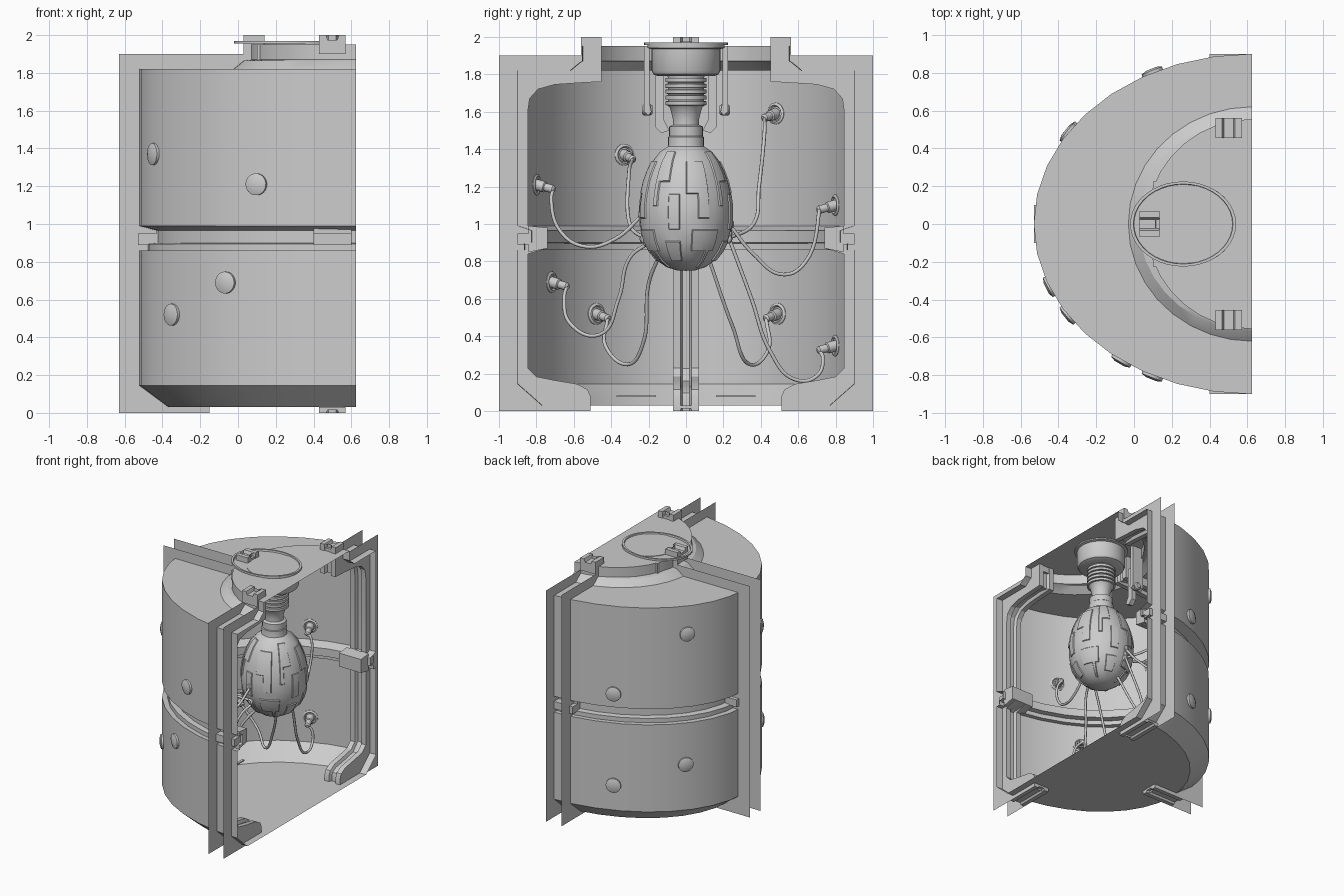
import bpy, bmesh, math
from mathutils import Vector

if "Cube" in bpy.data.objects:
    bpy.data.objects.remove(bpy.data.objects["Cube"])

CX = 0.625   # x of the open cut plane (centre of the drum ellipse)
AX = 0.33    # x of the hanging pod axis


def make(name, verts, faces, smooth=None):
    me = bpy.data.meshes.new(name)
    bm = bmesh.new()
    vs = [bm.verts.new(v) for v in verts]
    for f in faces:
        try:
            bm.faces.new([vs[i] for i in f])
        except ValueError:
            pass
    bmesh.ops.remove_doubles(bm, verts=bm.verts, dist=1e-5)
    bmesh.ops.recalc_face_normals(bm, faces=bm.faces)
    bm.to_mesh(me)
    bm.free()
    ob = bpy.data.objects.new(name, me)
    bpy.context.collection.objects.link(ob)
    if smooth:
        shade(ob, smooth)
    return ob


def shade(ob, deg):
    bpy.ops.object.select_all(action='DESELECT')
    ob.select_set(True)
    bpy.context.view_layer.objects.active = ob
    bpy.ops.object.shade_smooth_by_angle(angle=math.radians(deg))


def grid(rows, closed=False):
    """Join equal-length rows of points with quads."""
    n = len(rows[0])
    faces = []
    for i in range(len(rows) - 1):
        for j in range(n if closed else n - 1):
            k = (j + 1) % n
            faces.append((i*n + j, i*n + k, (i+1)*n + k, (i+1)*n + j))
    return [p for r in rows for p in r], faces


def ring(c, ax, r, n):
    u = ax.orthogonal().normalized()
    w = ax.cross(u)
    return [c + r*(math.cos(2*math.pi*k/n)*u + math.sin(2*math.pi*k/n)*w) for k in range(n)]


def lathe(name, origin, axis, prof, n=32, smooth=30):
    o, ax = Vector(origin), Vector(axis).normalized()
    rows = [ring(o + ax*h, ax, max(r, 1e-4), n) for r, h in prof]
    v, f = grid(rows, True)
    f += [tuple(range(n)), tuple(range(len(v) - n, len(v)))]
    return make(name, v, f, smooth)


def prism(name, pts, fn, a, b):
    n = len(pts)
    v, f = grid([[fn(p, a) for p in pts], [fn(p, b) for p in pts]], True)
    return make(name, v, f + [tuple(range(n)), tuple(range(n, 2*n))])


# Drum: half-ellipse sections (x radius, y radius, z)
sections = [(0, 0, .03), (1.0, .77, .03), (1.155, .9, .145), (1.155, .9, .86), (1.11, .865, .86),
            (1.11, .865, .895), (1.06, .825, .9), (1.06, .825, .965), (1.155, .9, .99),
            (1.155, .9, 1.82), (.655, .62, 1.82), (.60, .565, 1.865), (.56, .555, 1.87),
            (.56, .555, 1.95), (0, 0, 1.95)]
rows = []
for a, b, z in sections:
    rows.append([(CX - a*math.sin(math.pi*k/18), -b*math.cos(math.pi*k/18), z) for k in range(19)])
make("drum_shell", *grid(rows), smooth=25)

# Thin locating strips on the floor edge
for s in (-1, 1):
    prism("floor_strip", [(.16, .075), (.37, .075), (.37, .085), (.16, .085)],
          lambda p, x, s=s: (x, s*p[0], p[1]), -.22, -.2)


# Ribs: two at the sides of the cut, one at the back of the drum
def back_x(r, z):
    if r > .9:
        return -.53 - (r - .9)
    if z < .3:
        return -.15 - (r - .51)/.39*.38
    return .59 - r if r < .56 else .03 - (r - .56)/.34*.56


places = {
    "front": lambda u, r, z: (.5 + u, -r, z),
    "rear": lambda u, r, z: (.5 + u, r, z),
    "back": lambda u, r, z: (back_x(r, z), u, z),
}
inner = [(.45, 2.0), (.45, 1.76), (.55, 1.755), (.7, 1.745), (.79, 1.72), (.835, 1.67), (.845, 1.6),
         (.845, .99), (.74, .98), (.74, .87), (.845, .84), (.845, .23), (.8, .185), (.7, .165),
         (.58, .145), (.525, .115), (.51, .08), (.51, 0)]
outer = [(1, 0), (1, 1.9), (.56, 1.9), (.56, 2.0)]
cross = [(-.07, 0), (-.03, 0), (-.02, -.025), (.02, -.025), (.03, 0), (.07, 0)]


def offset(pts, d):
    out = []
    for i, p in enumerate(pts):
        q = Vector(pts[min(i+1, len(pts)-1)]) - Vector(pts[max(i-1, 0)])
        q.normalize()
        out.append((p[0] + q.y*d, p[1] - q.x*d))
    return out


for side, P in places.items():
    poly = inner + outer
    for u in (-.07, .07):
        make(side + "_rib_sheet", [P(u, r, z) for r, z in poly], [tuple(range(len(poly)))])
    make(side + "_rib_channel",
         *grid([[P(u, r, z) for r, z in offset(inner, o)] for u, o in cross]), smooth=30)
    # notched clips at the top and bottom ends
    top = [(-.07, 1.9), (.07, 1.9), (.07, 2), (.035, 2), (.025, 1.975), (-.025, 1.975), (-.035, 2), (-.07, 2)]
    low = [(-.07, .03), (.07, .03), (.07, 0), (.035, 0), (.025, .015), (-.025, .015), (-.035, 0), (-.07, 0)]
    prism(side + "_top_clip", top, lambda p, r: P(p[0], r, p[1]), .455, .56)
    prism(side + "_bottom_clip", low, lambda p, r: P(p[0], r, p[1]), .51, .8)
    # stepped clip over the middle groove
    block = [(.90, .89), (.84, .89), (.84, .85), (.74, .87), (.74, .98), (.84, .99), (.84, .95), (.90, .95)]
    prism(side + "_middle_clip", block, lambda p, u: P(u, p[0], p[1]), -.1, .1)

# Oval lid under the roof clip
rows = []
for s, z in ((.01, 1.955), (1, 1.955), (1, 1.97), (.94, 1.97), (.93, 1.956), (.01, 1.956)):
    rows.append([(.26 + .28*s*math.cos(math.pi*k/20), .225*s*math.sin(math.pi*k/20), z) for k in range(40)])
make("oval_lid", *grid(rows, True), smooth=30)

# Head, ribbed neck and collar of the pod
lathe("pod_head", (AX, 0, 0), (0, 0, 1),
      [(.15, 1.79), (.175, 1.8), (.185, 1.82), (.185, 1.935), (.205, 1.94), (.205, 1.96)])
neck = [(.1, 1.4), (.095, 1.42), (.095, 1.465), (.09, 1.47), (.09, 1.52), (.07, 1.53), (.07, 1.56), (.085, 1.62)]
for i in range(5):
    z = 1.635 + i*.031
    neck += [(.097, z - .002), (.11, z), (.11, z + .02), (.097, z + .022)]
lathe("pod_neck", (AX, 0, 0), (0, 0, 1), neck + [(.1, 1.8)])

# Egg-shaped pod with raised panels
egg = [(.095, 1.415), (.14, 1.385), (.178, 1.335), (.204, 1.28), (.224, 1.225), (.239, 1.16), (.248, 1.095),
       (.248, 1.03), (.24, .97), (.224, .91), (.196, .855), (.155, .805), (.105, .77), (.05, .753), (0, .75)]
pod = lathe("egg_pod", (AX, 0, 0), (0, 0, 1), egg, 48)
bm = bmesh.new()
bm.from_mesh(pod.data)
panels = [(0, 4, 2, 5), (2, 4, 5, 7), (6, 9, 1, 4), (6, 7, 4, 6), (9, 11, 5, 8), (1, 6, 8, 10), (4, 5, 10, 12), (8, 11, 9, 11)]
picked = []
for f in bm.faces:
    c = f.calc_center_median()
    col = int((math.atan2(c.y, c.x - AX) + math.pi)/(2*math.pi)*48) % 12
    row = sum(1 for _, z in egg if z > c.z) - 1
    if len(f.verts) == 4 and any(a <= col < b and lo <= row < hi for a, b, lo, hi in panels):
        picked.append(f)
bmesh.ops.inset_region(bm, faces=picked, thickness=.004, depth=.007, use_even_offset=True)
bm.to_mesh(pod.data)
bm.free()
shade(pod, 30)

# Hanger arms on both sides of the neck
for s in (-1, 1):
    prism("hanger_arm", [(.195, 1.95), (.225, 1.95), (.225, 1.6), (.2, 1.58), (.185, 1.6), (.195, 1.65)],
          lambda p, x, s=s: (x, s*p[0], p[1]), .1, .2)
    prism("hanger_plate", [(.165, 1.8), (.165, 1.52), (.13, 1.485), (.09, 1.5), (.12, 1.56), (.12, 1.8)],
          lambda p, x, s=s: (x, s*p[0], p[1]), .12, .16)
    lathe("hanger_knob", (.15, s*.18, 1.61), (0, s, 0), [(.022, 0), (.03, .01), (.03, .045), (.02, .055)], 16)

# Wall sockets with plugs and sagging cables: (y, z) paths from wall to pod
paths = [
    [(.48, 1.59), (.42, 1.5), (.39, 1.2), (.36, 1.0), (.22, .92)],
    [(-.33, 1.37), (-.305, 1.27), (-.3, 1.0), (-.22, .92)],
    [(-.8, 1.21), (-.72, 1.13), (-.67, .96), (-.54, .88), (-.38, .92), (-.23, 1.05)],
    [(.8, 1.1), (.71, 1.06), (.64, .8), (.52, .73), (.36, .84), (.23, 1.0)],
    [(-.72, .69), (-.65, .61), (-.62, .47), (-.46, .41), (-.36, .6), (-.3, .82), (-.2, .9)],
    [(-.48, .52), (-.43, .35), (-.31, .25), (-.23, .36), (-.2, .68), (-.14, .84)],
    [(.49, .52), (.44, .33), (.34, .25), (.25, .45), (.12, .82)],
    [(.8, .35), (.73, .29), (.7, .19), (.58, .17), (.45, .32), (.35, .6), (.22, .95)],
]
for i, path in enumerate(paths):
    y, z = path[0]
    base = Vector((CX - 1.15*math.sqrt(1 - (y/.9)**2), y, z))
    nrm = Vector(((CX - base.x)/1.15**2, -y/.81, 0)).normalized()
    lathe("wall_socket", base - nrm*.012, nrm,
          [(.03, -.01), (.058, 0), (.058, .018), (.045, .025), (.038, .016), (.03, .016)], 20)
    d = (nrm + Vector((0, 0, -.25))).normalized()
    lathe("cable_plug", base, d, [(.03, 0), (.03, .05), (.022, .055), (.022, .1), (.012, .11)], 16)
    start = base + d*.1
    n = len(path) - 1
    pts = [start]
    for k in range(1, n + 1):
        t = k/n
        pts.append(Vector((start.x + (.28 - start.x)*t, path[k][0], path[k][1])))
    cu = bpy.data.curves.new("cable", 'CURVE')
    cu.dimensions = '3D'
    cu.bevel_depth = .01
    cu.bevel_resolution = 2
    cu.resolution_u = 8
    sp = cu.splines.new('BEZIER')
    sp.bezier_points.add(n)
    for bp, p in zip(sp.bezier_points, pts):
        bp.co = p
        bp.handle_left_type = bp.handle_right_type = 'AUTO'
    bpy.context.collection.objects.link(bpy.data.objects.new("cable", cu))
    # small port where the cable meets the pod
    out = Vector((-.05, path[-1][0], 0)).normalized()
    lathe("pod_port", pts[-1] - out*.02, out, [(.024, 0), (.024, .035), (.014, .045)], 12)
